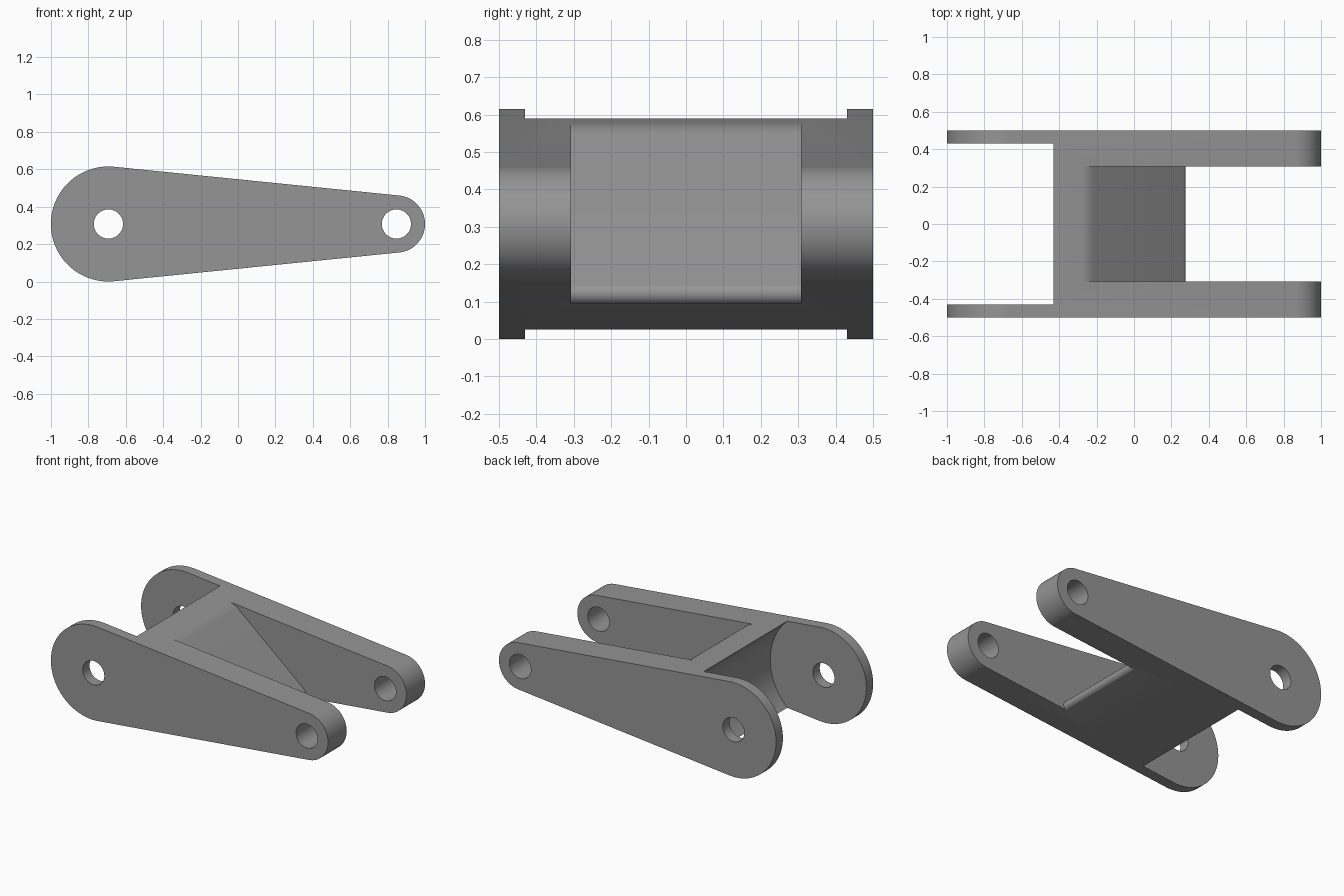
import bpy, bmesh
from math import sin, cos, radians

if "Cube" in bpy.data.objects:
    bpy.data.objects.remove(bpy.data.objects["Cube"])

Z = 0.3075                      # height of both pivot axes
BIG, SMALL = (-0.693, Z), (0.847, Z)


def arc(c, r, a0, a1, n):
    """Points on an arc in the xz plane, angles in degrees."""
    angles = [radians(a0 + (a1 - a0) * i / n) for i in range(n + 1)]
    return [(c[0] + r * cos(a), c[1] + r * sin(a)) for a in angles]


def prism(name, profile, half_width):
    """Extrude an xz profile symmetrically along y."""
    bm = bmesh.new()
    face = bm.faces.new([bm.verts.new((x, -half_width, z)) for x, z in profile])
    ext = bmesh.ops.extrude_face_region(bm, geom=[face])
    for v in ext["geom"]:
        if isinstance(v, bmesh.types.BMVert):
            v.co.y = half_width
    bmesh.ops.recalc_face_normals(bm, faces=bm.faces)
    mesh = bpy.data.meshes.new(name)
    bm.to_mesh(mesh)
    bm.free()
    ob = bpy.data.objects.new(name, mesh)
    bpy.context.collection.objects.link(ob)
    return ob


def cut(target, cutter):
    cutter.hide_render = True
    mod = target.modifiers.new("cut", "BOOLEAN")
    mod.operation, mod.solver, mod.object = "DIFFERENCE", "EXACT", cutter
    bpy.context.view_layer.objects.active = target
    bpy.ops.object.modifier_apply(modifier=mod.name)
    bpy.data.objects.remove(cutter)


# Tapered body: two end arcs joined by tangent lines
tilt = 84.26
body = prism("shackle_link",
             arc(BIG, 0.3075, tilt, 360 - tilt, 64) + arc(SMALL, 0.153, -tilt, tilt, 48), 0.5)

# Pin holes at both ends
for centre in (BIG, SMALL):
    cut(body, prism("pin_hole_cutter", arc(centre, 0.078, 0, 352.5, 47), 0.7))

# Round pocket between the thin plates at the big end
cut(body, prism("pocket_cutter", arc(BIG, 0.386, 0, 356.25, 95), 0.43))

# Slot between the thick arms, leaving a sloped web with rounded top and lip
slot = (arc((-0.301, 0.448), 0.13, 84, 50, 10)
        + arc((0.245, 0.122), 0.03, 50, -84, 16)
        + [(0.25, -0.3), (1.5, -0.3), (1.5, 1.0), (-0.287, 1.0)])
cut(body, prism("slot_cutter", slot, 0.308))

# Dark grey finish
grey = bpy.data.materials.new("dark_grey")
grey.diffuse_color = (0.3, 0.3, 0.3, 1)
grey.use_nodes = True
grey.node_tree.nodes["Principled BSDF"].inputs["Base Color"].default_value = grey.diffuse_color
body.data.materials.clear()
body.data.materials.append(grey)

# Smooth curved faces, crisp edges
bpy.ops.object.select_all(action="DESELECT")
body.select_set(True)
bpy.context.view_layer.objects.active = body
bpy.ops.object.shade_smooth_by_angle(angle=radians(20))
